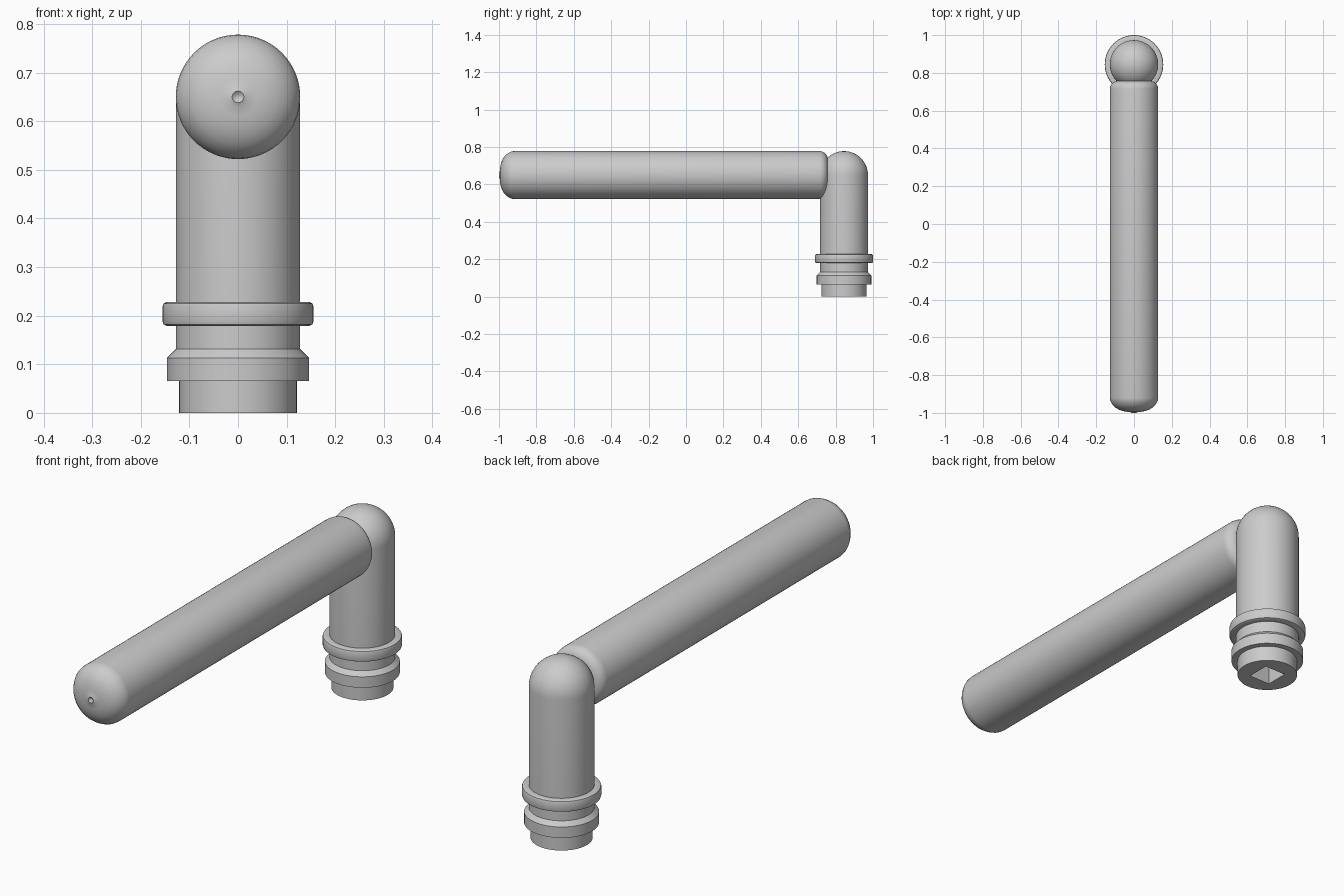
import bpy, bmesh
from math import sin, cos, pi, radians
from mathutils import Matrix, Vector

if "Cube" in bpy.data.objects:
    bpy.data.objects.remove(bpy.data.objects["Cube"])

SEG = 64


def lathe(name, profile, matrix):
    """Revolve (radius, height) points around local z; radius 0 makes a pole."""
    bm = bmesh.new()
    rings = []
    for r, h in profile:
        n = 1 if r == 0 else SEG
        rings.append([bm.verts.new((r * cos(2 * pi * i / SEG), r * sin(2 * pi * i / SEG), h))
                      for i in range(n)])
    for a, b in zip(rings, rings[1:]):
        for i in range(SEG):
            j = (i + 1) % SEG
            quad = [a[i % len(a)], a[j % len(a)], b[j % len(b)], b[i % len(b)]]
            bm.faces.new(list(dict.fromkeys(quad)))
    # Close any open end with a flat cap
    for ring in (rings[0], rings[-1]):
        if len(ring) > 1:
            bm.faces.new(ring)
    bmesh.ops.recalc_face_normals(bm, faces=bm.faces)
    bm.transform(matrix)
    mesh = bpy.data.meshes.new(name)
    bm.to_mesh(mesh)
    bm.free()
    obj = bpy.data.objects.new(name, mesh)
    bpy.context.collection.objects.link(obj)
    return obj


def activate(obj):
    bpy.ops.object.select_all(action='DESELECT')
    obj.select_set(True)
    bpy.context.view_layer.objects.active = obj


R, AXIS_Y, LEVER_Z = 0.128, 0.845, 0.65

# Upright neck: spigot, chamfered ring, rounded collar, domed top
dome = [(R * cos(pi / 2 * i / 14), LEVER_Z + R * sin(pi / 2 * i / 14)) for i in range(14)]
neck_profile = [
    (0.121, 0), (0.121, 0.066), (0.146, 0.066), (0.146, 0.113), (R, 0.131),
    (R, 0.179), (0.147, 0.179), (0.153, 0.182), (0.155, 0.188),
    (0.155, 0.219), (0.153, 0.225), (0.147, 0.228), (R, 0.228),
] + dome + [(0, LEVER_Z + R)]
neck = lathe("neck", neck_profile, Matrix.Translation((0, AXIS_Y, 0)))

# Square spindle socket cut into the underside
bpy.ops.mesh.primitive_cube_add(size=1, location=(0, AXIS_Y, 0.05))
cutter = bpy.context.object
cutter.name = "socket_cutter"
cutter.scale = (0.1, 0.1, 0.3)
cutter.hide_render = True
mod = neck.modifiers.new("socket", 'BOOLEAN')
mod.operation = 'DIFFERENCE'
mod.solver = 'EXACT'
mod.object = cutter
activate(neck)
bpy.ops.object.modifier_apply(modifier=mod.name)
bpy.data.objects.remove(cutter)

# Lever bar along y: domed grip end with a small dimple, rounded inner end
lever_profile = [
    (0, -0.993), (0.006, -0.995), (0.012, -1.0), (0.02, -0.996), (0.04, -0.994),
    (0.06, -0.99), (0.08, -0.983), (0.097, -0.973), (0.11, -0.961),
    (0.119, -0.948), (0.126, -0.934), (R, -0.92),
    (R, 0.715), (0.126, 0.727), (0.121, 0.738), (0.112, 0.748), (0.1, 0.755),
    (0.085, 0.758), (0, 0.759),
]
lever = lathe("lever", lever_profile,
              Matrix.Translation((0, 0, LEVER_Z)) @ Matrix.Rotation(radians(-90), 4, 'X'))

for obj in (neck, lever):
    activate(obj)
    bpy.ops.object.shade_smooth_by_angle(angle=radians(35))
